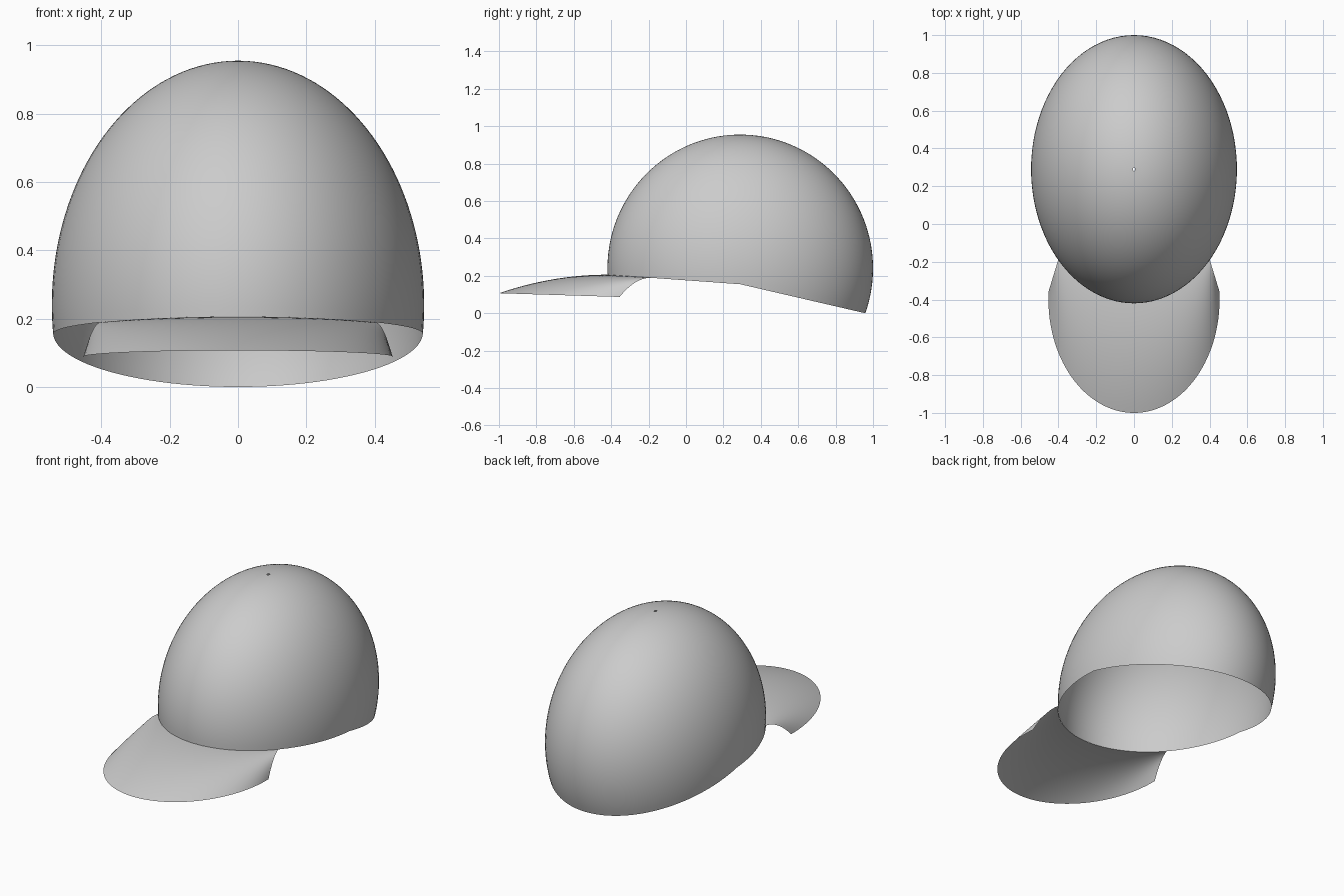
import bpy, bmesh, math

if "Cube" in bpy.data.objects:
    bpy.data.objects.remove(bpy.data.objects["Cube"])

CY, CZ = 0.29, 0.24              # centre of the crown ellipsoid
RX, RY, RZ = 0.545, 0.71, 0.715  # its half sizes


def rim_z(y):
    """Height of the crown's lower edge: gentle in front, steeper behind."""
    return 0.155 - (y - CY) * (0.072 if y < CY else 0.155 / 0.669)


def crown_point(az, pol):
    """az = 0 faces the front (-y), pol is measured from the top."""
    s = math.sin(pol)
    return (RX * s * math.sin(az), CY - RY * s * math.cos(az), CZ + RZ * math.cos(pol))


def rim_angle(az):
    lo, hi = math.radians(60), math.radians(130)
    for _ in range(40):
        mid = (lo + hi) / 2
        p = crown_point(az, mid)
        if p[2] > rim_z(p[1]):
            lo = mid
        else:
            hi = mid
    return lo


def surface(name, fn, nu, nv, closed=False):
    """Grid surface from fn(u, v), with u and v in 0..1."""
    bm = bmesh.new()
    cols = nu if closed else nu + 1
    g = [[bm.verts.new(fn(i / nu, j / nv)) for j in range(nv + 1)] for i in range(cols)]
    for i in range(nu):
        a, b = g[i], g[(i + 1) % cols]
        for j in range(nv):
            bm.faces.new((a[j], a[j + 1], b[j + 1], b[j]))
    me = bpy.data.meshes.new(name)
    bm.to_mesh(me)
    bm.free()
    me.shade_smooth()
    ob = bpy.data.objects.new(name, me)
    bpy.context.collection.objects.link(ob)
    return ob


# Crown: open shell with a tiny hole at the top
def crown(u, v):
    az = 2 * math.pi * u
    top = 0.012
    return crown_point(az, top + (rim_angle(az) - top) * v)


surface("crown", crown, 96, 40, closed=True)


# Brim: sweeps from the crown's front edge to an elliptical outer edge, curving down
def brim(u, v):
    t = 2 * u - 1
    az = math.radians(47.5) * t
    xi, yi, zi = crown_point(az, rim_angle(az))
    b = math.radians(94.3) * t
    xo, yo = 0.453 * math.sin(b), -0.4 - 0.6 * math.cos(b)
    zo = 0.087 + (-yo - 0.355) / 0.645 * 0.02
    return (xi + (xo - xi) * v, yi + (yo - yi) * v, zi + (zo - zi) * v * v)


surface("brim", brim, 64, 20)
